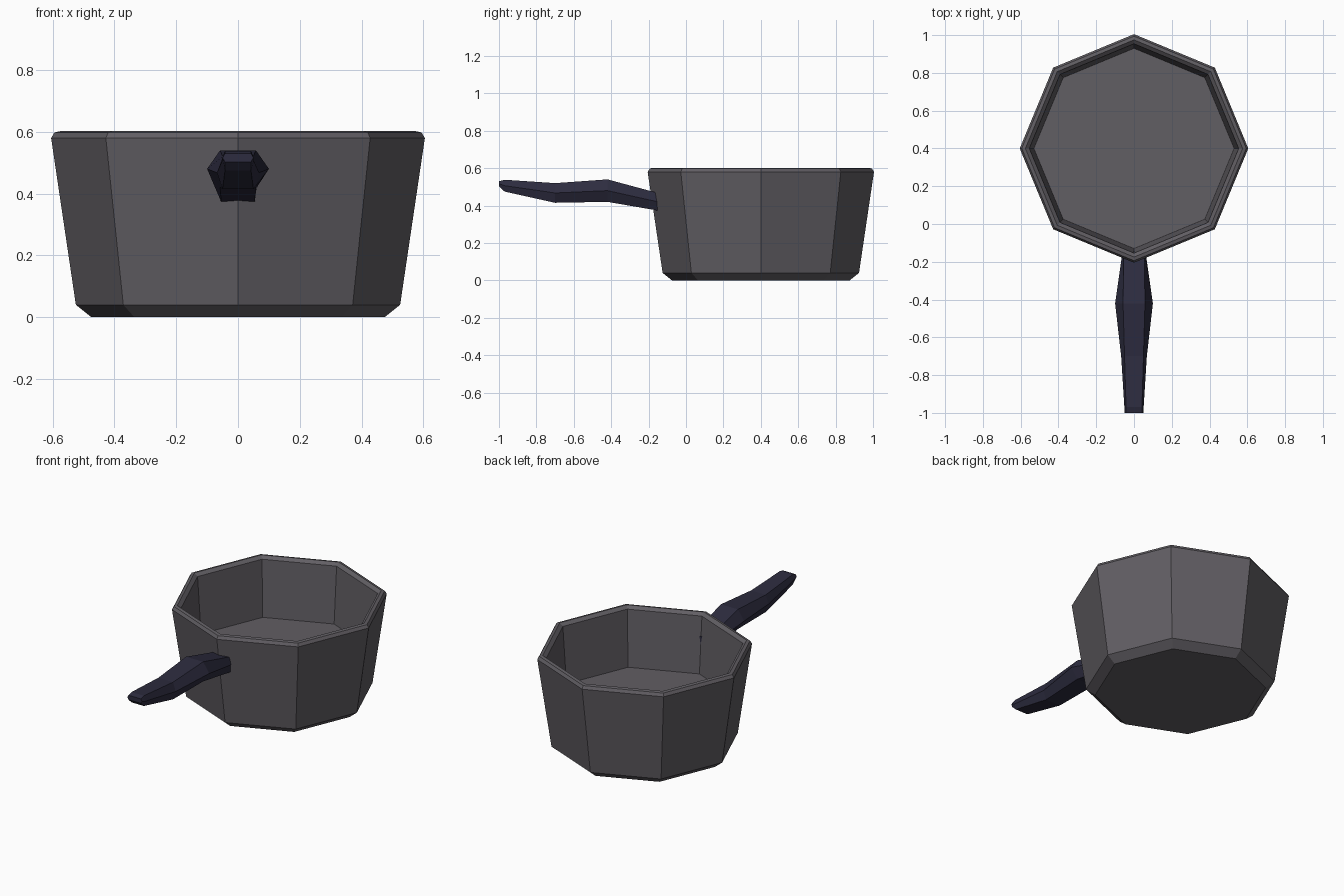
import bpy, bmesh
from math import cos, sin, pi

if "Cube" in bpy.data.objects:
    bpy.data.objects.remove(bpy.data.objects["Cube"])


def material(name, color):
    m = bpy.data.materials.new(name)
    m.diffuse_color = (*color, 1)
    m.use_nodes = True
    m.node_tree.nodes["Principled BSDF"].inputs["Base Color"].default_value = m.diffuse_color
    return m


def loft(name, rings, mat):
    """Skin a list of equal-length point rings and cap both ends."""
    bm = bmesh.new()
    loops = [[bm.verts.new(p) for p in ring] for ring in rings]
    n = len(loops[0])
    for a, b in zip(loops, loops[1:]):
        for i in range(n):
            j = (i + 1) % n
            bm.faces.new((a[i], a[j], b[j], b[i]))
    bm.faces.new(loops[0])
    bm.faces.new(loops[-1])
    bmesh.ops.recalc_face_normals(bm, faces=bm.faces)
    me = bpy.data.meshes.new(name)
    bm.to_mesh(me)
    bm.free()
    me.materials.append(mat)
    ob = bpy.data.objects.new(name, me)
    bpy.context.collection.objects.link(ob)
    return ob


def octagon(r, z):
    return [(r * cos(i * pi / 4), 0.4 + r * sin(i * pi / 4), z) for i in range(8)]


def hexagon(y, w, t, z0, z1):
    """Handle section: half width w at the side points, t at the flats."""
    zm = (z0 + z1) / 2
    return [(w, y, zm), (t, y, z1), (-t, y, z1), (-w, y, zm), (-t, y, z0), (t, y, z0)]


# Pan: outer wall, chamfered rim, inner wall and raised floor
pan_profile = [(0.475, 0), (0.525, 0.04), (0.605, 0.58), (0.594, 0.598),
               (0.575, 0.602), (0.554, 0.585), (0.53, 0.24)]
loft("pan_body", [octagon(r, z) for r, z in pan_profile],
     material("dark_metal", (0.12, 0.112, 0.126)))

# Handle: wavy six-sided grip whose root passes through the wall
handle_sections = [(-1.0, 0.05, 0.042, 0.503, 0.53), (-0.97, 0.051, 0.042, 0.475, 0.538),
                   (-0.70, 0.068, 0.05, 0.415, 0.52), (-0.42, 0.10, 0.058, 0.42, 0.54),
                   (-0.142, 0.06, 0.054, 0.372, 0.465)]
loft("handle", [hexagon(*s) for s in handle_sections],
     material("handle_grip", (0.026, 0.025, 0.05)))
